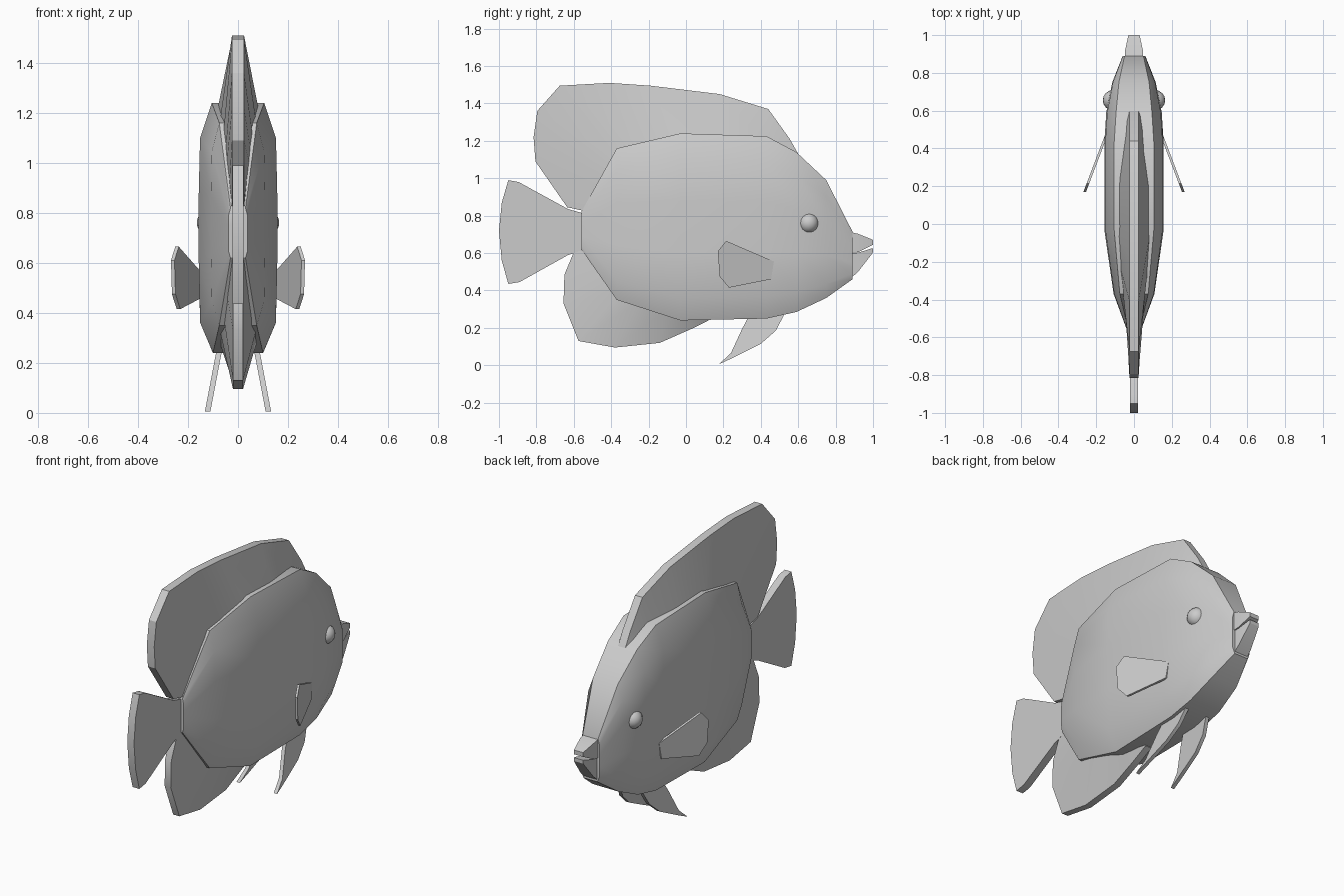
import bpy, bmesh, math
from mathutils import Matrix

old = bpy.data.objects.get("Cube")
if old:
    bpy.data.objects.remove(old, do_unlink=True)

grey = bpy.data.materials.new("pale grey")
grey.use_nodes = True
COLOR = (0.6, 0.6, 0.6, 1)
grey.diffuse_color = COLOR
grey.node_tree.nodes["Principled BSDF"].inputs["Base Color"].default_value = COLOR


def finish(name, bm, angle=30):
    bmesh.ops.recalc_face_normals(bm, faces=bm.faces)
    mesh = bpy.data.meshes.new(name)
    bm.to_mesh(mesh)
    bm.free()
    mesh.materials.append(grey)
    obj = bpy.data.objects.new(name, mesh)
    bpy.context.collection.objects.link(obj)
    bpy.ops.object.select_all(action='DESELECT')
    obj.select_set(True)
    bpy.context.view_layer.objects.active = obj
    bpy.ops.object.shade_smooth_by_angle(angle=math.radians(angle))
    return obj


def loft(name, sections, angle=30):
    """Skin a row of closed cross-sections and cap both ends."""
    bm = bmesh.new()
    rings = [[bm.verts.new(p) for p in s] for s in sections]
    n = len(rings[0])
    for a, b in zip(rings, rings[1:]):
        for i in range(n):
            j = (i + 1) % n
            bm.faces.new((a[i], a[j], b[j], b[i]))
    bm.faces.new(rings[0])
    bm.faces.new(rings[-1])
    return finish(name, bm, angle)


def body_ring(y, low, high, w_top, w_mid, w_low):
    h = high - low
    half = [(w_top, high), (w_top * .1 + w_mid * .9, high - .14 * h),
            (w_mid, high - .36 * h), (w_mid, low + .36 * h),
            (w_low * .1 + w_mid * .9, low + .12 * h), (w_low, low)]
    return [(x, y, z) for x, z in half] + [(-x, y, z) for x, z in reversed(half)]


# Body: flat back and belly strips, gently bulging flanks
loft("body", [body_ring(*s) for s in (
    (-.56, .62, .82, .03, .038, .03),
    (-.37, .35, 1.16, .075, .108, .075),
    (-.03, .24, 1.24, .105, .157, .10),
    (.43, .25, 1.225, .105, .157, .105),
    (.59, .285, 1.14, .095, .147, .10),
    (.75, .36, .99, .08, .115, .085),
    (.89, .46, .715, .05, .06, .045))])


# Lips: two tapering wedges with a narrow gap
def lip(name, sections):
    loft(name, [[(w, y, a), (-w, y, a), (-w, y, b), (w, y, b)]
                for y, a, b, w in sections])


lip("upper_lip", [(.87, .715, .60, .05), (.92, .703, .605, .047),
                  (.99, .675, .64, .032), (1, .67, .645, .03)])
lip("lower_lip", [(.87, .60, .455, .045), (.92, .602, .50, .042),
                  (.99, .624, .59, .032), (1, .625, .605, .03)])


# Upright fins: thin rim, thicker root; rows are rim y, z, root y, z, root width
def fin(name, rows, rim=.024):
    loft(name, [[(rim, y, z), (-rim, y, z), (-w, v, u), (w, v, u)]
                for y, z, v, u, w in rows])


fin("dorsal_fin", [
    (.60, 1.13, .59, 1.08, .045), (.555, 1.21, .53, 1.12, .05),
    (.44, 1.37, .42, 1.19, .055), (.18, 1.45, .20, 1.20, .085),
    (-.19, 1.495, -.05, 1.20, .085), (-.41, 1.51, -.22, 1.15, .075),
    (-.675, 1.495, -.35, 1.10, .06), (-.795, 1.36, -.40, 1.05, .05),
    (-.815, 1.22, -.43, 1.0, .045), (-.805, 1.09, -.48, .92, .035),
    (-.635, .845, -.52, .82, .026)])
fin("anal_fin", [
    (.12, .24, .12, .28, .05), (.03, .195, .03, .28, .06),
    (-.14, .12, -.10, .30, .08), (-.38, .095, -.25, .34, .075),
    (-.575, .13, -.34, .40, .06), (-.655, .33, -.42, .48, .045),
    (-.65, .485, -.47, .55, .035), (-.60, .605, -.52, .62, .026)], .02)

# Tail: fan with bevelled edge
bm = bmesh.new()
fan = [(-.54, .81), (-.63, .835), (-.895, .98), (-.95, .99), (-.985, .87), (-1, .72),
       (-.985, .56), (-.95, .435), (-.89, .445), (-.63, .59), (-.54, .62)]
for side in (-1, 1):
    bm.faces.new([bm.verts.new((side * .022, y, z)) for y, z in fan])
bmesh.ops.bridge_loops(bm, edges=bm.edges[:])
finish("tail_fin", bm)


# Paired side fins: slanted plates whose x follows a rule
def plate(name, outline, x_rule, thick):
    for side, label in ((1, "left_"), (-1, "right_")):
        loft(label + name, [[(side * (x_rule(y, z) + t), y, z) for y, z in outline]
                            for t in (-thick, thick)])


plate("pectoral_fin",
      [(.17, .61), (.215, .665), (.47, .555), (.455, .46), (.23, .415), (.18, .475)],
      lambda y, z: .147 + .38 * (.47 - y), .007)
plate("pelvic_fin",
      [(.34, .27), (.30, .195), (.24, .065), (.175, .005), (.24, .035),
       (.40, .115), (.48, .185), (.53, .28)],
      lambda y, z: .075 + .19 * (.25 - z), .011)

# Eyes
for side, label in ((1, "left_eye"), (-1, "right_eye")):
    bm = bmesh.new()
    bmesh.ops.create_uvsphere(bm, u_segments=16, v_segments=10, radius=.054,
                              matrix=Matrix.Translation((side * .111, .655, .76)))
    finish(label, bm, 60)
